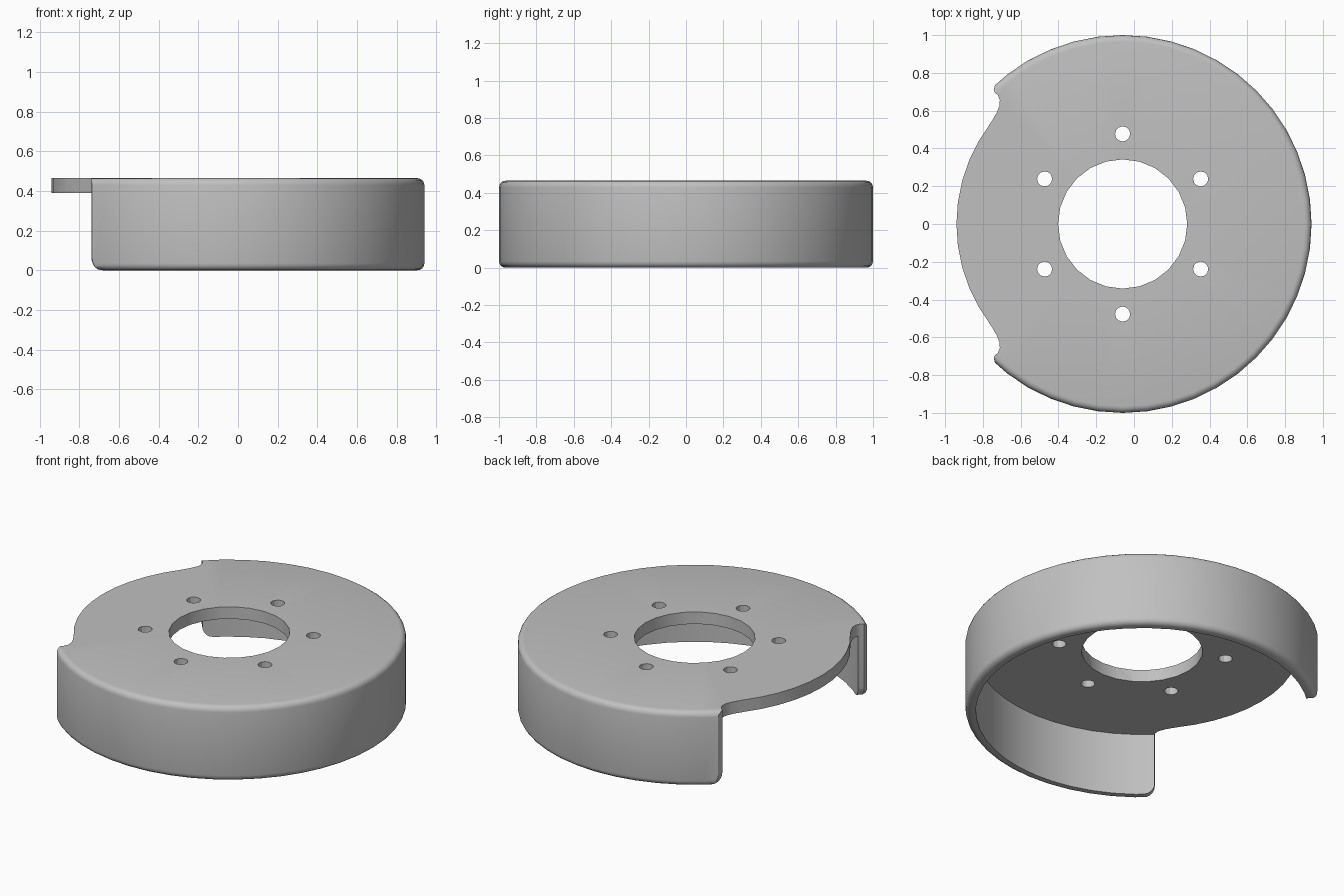
import bpy, bmesh, math

cube = bpy.data.objects.get("Cube")
if cube:
    bpy.data.objects.remove(cube, do_unlink=True)

CX = -0.06        # drum axis
HEIGHT = 0.465
PLATE_Z = 0.39    # underside of the plate
WALL_R = 0.94     # inside of the skirt
ROUND = 0.035     # rounding of the outer edges

grey = bpy.data.materials.new("plain_grey")
grey.use_nodes = True
colour = (0.53, 0.53, 0.53, 1)
grey.diffuse_color = colour
grey.node_tree.nodes["Principled BSDF"].inputs["Base Color"].default_value = colour


def loft(name, rings, closed=False):
    """Join rings of points with quads; cap the ends, or join them when closed."""
    bm = bmesh.new()
    loops = [[bm.verts.new(p) for p in ring] for ring in rings]
    n = len(loops[0])
    pairs = list(zip(loops, loops[1:]))
    if closed:
        pairs.append((loops[-1], loops[0]))
    else:
        bm.faces.new(loops[0])
        bm.faces.new(loops[-1])
    for a, b in pairs:
        for i in range(n):
            j = (i + 1) % n
            bm.faces.new((a[i], a[j], b[j], b[i]))
    bmesh.ops.recalc_face_normals(bm, faces=bm.faces)
    mesh = bpy.data.meshes.new(name)
    bm.to_mesh(mesh)
    bm.free()
    mesh.materials.append(grey)
    obj = bpy.data.objects.new(name, mesh)
    bpy.context.collection.objects.link(obj)
    return obj


def polar(r, angle, z, cx=CX, cy=0):
    return (cx + r * math.cos(angle), cy + r * math.sin(angle), z)


def circle(r, z, sides, cx=CX, cy=0):
    return [polar(r, math.tau * i / sides, z, cx, cy) for i in range(sides)]


def fillet(z, start, steps=4):
    """Quarter round on the outer edge, as (radius, height) points."""
    angles = [start + math.pi / 2 * i / steps for i in range(steps + 1)]
    return [(1 - ROUND + ROUND * math.cos(a), z + ROUND * math.sin(a)) for a in angles]


# Drum: plate and skirt turned from one profile
profile = [(0.2, PLATE_Z), (WALL_R, PLATE_Z), (WALL_R, 0)]
profile += fillet(ROUND, -math.pi / 2)
profile += fillet(HEIGHT - ROUND, 0)
profile += [(0.2, HEIGHT)]
drum = loft("brake_drum_cover", [circle(r, z, 48) for r, z in profile], closed=True)

# Centre bore and bolt holes
cutters = [loft("bore_cutter", [circle(0.342, z, 24) for z in (0.2, 0.7)])]
for i in range(6):
    x, y, _ = polar(0.477, math.radians(30 + 60 * i), 0)
    cutters.append(loft("bolt_cutter", [circle(0.04, z, 12, x, y) for z in (0.2, 0.7)]))

# Side opening: (radius, degrees from -x) along one edge, mirrored for the other
edge = [(0.88, 7.5 * i) for i in range(1, 5)]
edge += [(0.879, 36), (0.883, 39), (0.89, 41.5), (0.905, 44), (0.925, 45.3),
         (0.95, 45.9), (0.975, 45.8), (0.99, 46.6), (1.0, 47.5), (1.1, 52), (3, 52)]
outline = [(r, -a) for r, a in reversed(edge)] + [(0.88, 0)] + edge


def opening(z):
    # the opening widens at the bottom to round the skirt corners
    size = 0.07
    depth = min(max(size - z, 0), size)
    extra = size - math.sqrt(size ** 2 - depth ** 2)
    return [polar(r, math.pi - math.radians(a) - math.copysign(extra, a) * (a != 0), z)
            for r, a in outline]


cutters.append(loft("opening_cutter",
                    [opening(z) for z in (-0.1, 0, 0.005, 0.015, 0.03, 0.05, 0.07, 0.7)]))

bpy.ops.object.select_all(action="DESELECT")
bpy.context.view_layer.objects.active = drum
drum.select_set(True)
for cutter in cutters:
    cutter.hide_render = True
    mod = drum.modifiers.new("cut", "BOOLEAN")
    mod.operation = "DIFFERENCE"
    mod.solver = "EXACT"
    mod.object = cutter
    bpy.ops.object.modifier_apply(modifier=mod.name)
    bpy.data.objects.remove(cutter, do_unlink=True)

bpy.ops.object.shade_smooth_by_angle(angle=math.radians(29))
